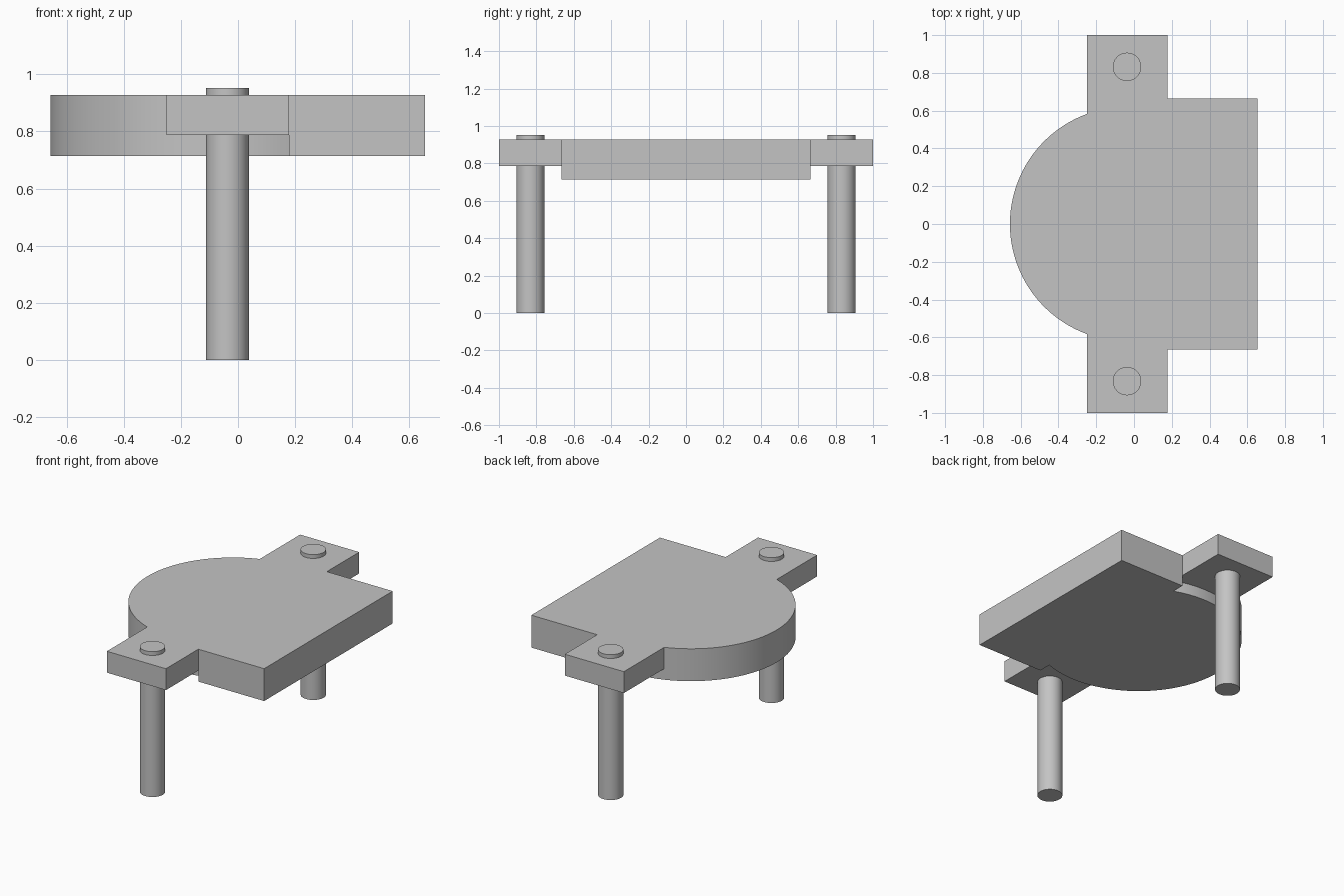
import bpy, bmesh, math

cube = bpy.data.objects.get("Cube")
if cube:
    bpy.data.objects.remove(cube, do_unlink=True)

# Material
grey = bpy.data.materials.new("plain grey")
grey.use_nodes = True
colour = (0.55, 0.55, 0.55, 1)
grey.diffuse_color = colour
grey.node_tree.nodes["Principled BSDF"].inputs["Base Color"].default_value = colour

# Main dimensions
CX, RADIUS = -0.037, 0.62
TOP, PLATE_BOTTOM, TAB_BOTTOM = 0.927, 0.715, 0.787
BLOCK_LEFT, BLOCK_RIGHT, BLOCK_HALF = 0.178, 0.655, 0.665
TAB_LEFT = -0.25


def prism(name, outline, bottom, top):
    """Extrude a flat outline between two heights."""
    bm = bmesh.new()
    base = bm.faces.new([bm.verts.new((x, y, bottom)) for x, y in outline])
    moved = bmesh.ops.extrude_face_region(bm, geom=[base])["geom"]
    verts = [v for v in moved if isinstance(v, bmesh.types.BMVert)]
    bmesh.ops.translate(bm, verts=verts, vec=(0, 0, top - bottom))
    bmesh.ops.recalc_face_normals(bm, faces=bm.faces)
    mesh = bpy.data.meshes.new(name)
    bm.to_mesh(mesh)
    bm.free()
    mesh.materials.append(grey)
    obj = bpy.data.objects.new(name, mesh)
    bpy.context.collection.objects.link(obj)
    return obj


def smooth(obj):
    bpy.ops.object.select_all(action="DESELECT")
    obj.select_set(True)
    bpy.context.view_layer.objects.active = obj
    bpy.ops.object.shade_smooth_by_angle(angle=math.radians(30))


# Plate: a round end that steps out into a rectangular block
start = math.acos((BLOCK_LEFT - CX) / RADIUS)
steps = 72
arc = [start + (2 * math.pi - 2 * start) * i / steps for i in range(steps + 1)]
outline = [(CX + RADIUS * math.cos(a), RADIUS * math.sin(a)) for a in arc]
outline += [(BLOCK_LEFT, -BLOCK_HALF), (BLOCK_RIGHT, -BLOCK_HALF),
            (BLOCK_RIGHT, BLOCK_HALF), (BLOCK_LEFT, BLOCK_HALF)]
plate = prism("plate", outline, PLATE_BOTTOM, TOP)

# Thinner tabs front and back, joined flush with the plate top
bar = prism("tab_bar", [(TAB_LEFT, -1), (BLOCK_LEFT, -1), (BLOCK_LEFT, 1), (TAB_LEFT, 1)],
            TAB_BOTTOM, TOP)
union = plate.modifiers.new("join tabs", "BOOLEAN")
union.operation, union.solver, union.object = "UNION", "EXACT", bar
bpy.context.view_layer.objects.active = plate
bpy.ops.object.modifier_apply(modifier=union.name)
bpy.data.objects.remove(bar, do_unlink=True)
smooth(plate)

# Pins through the tabs
for name, side in (("front_pin", -1), ("back_pin", 1)):
    height = 0.952
    bpy.ops.mesh.primitive_cylinder_add(vertices=48, radius=0.075, depth=height,
                                        location=(CX, side * 0.832, height / 2))
    pin = bpy.context.object
    pin.name = name
    pin.data.materials.append(grey)
    smooth(pin)
